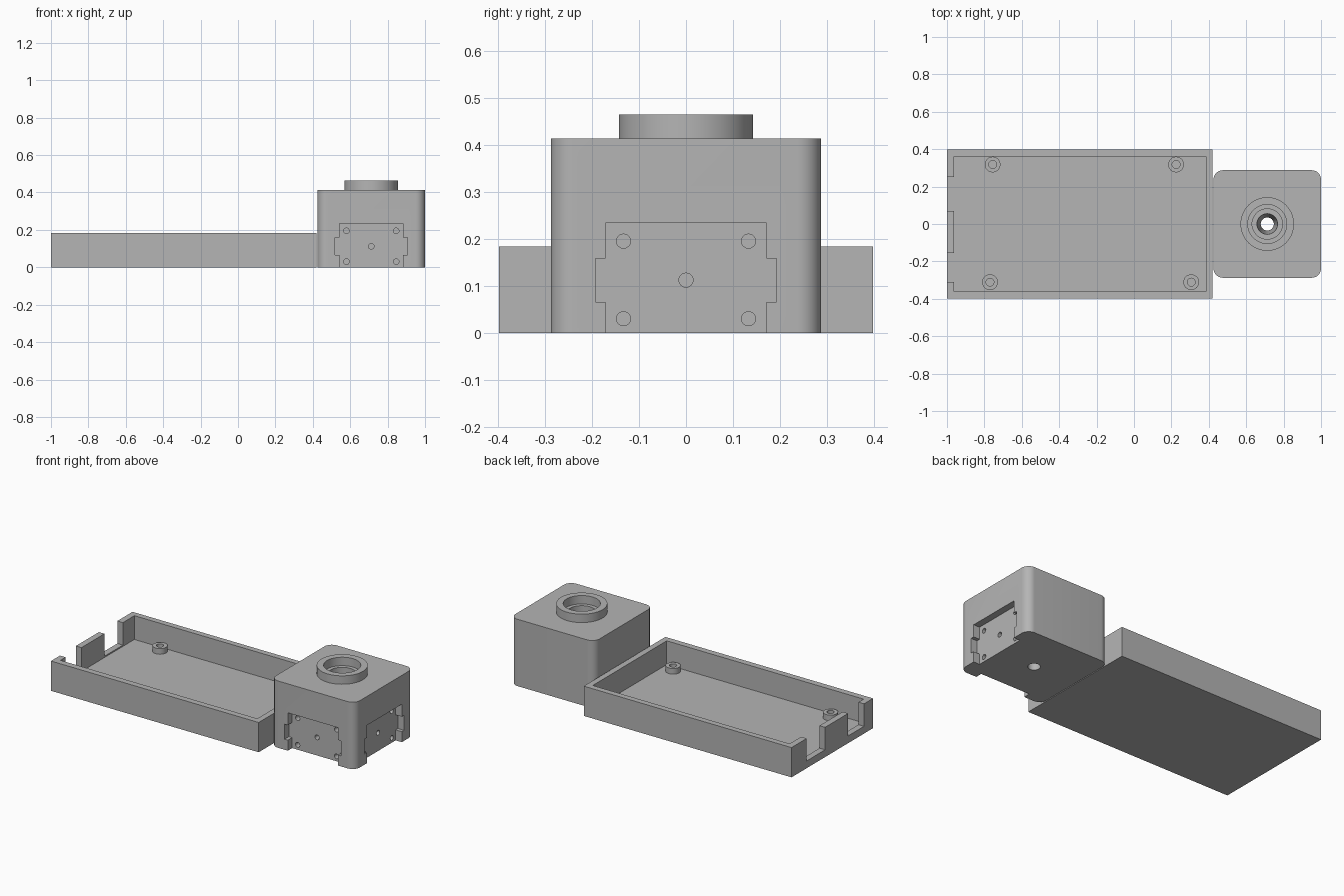
import bpy, bmesh, math
from mathutils import Matrix, Vector

cube = bpy.data.objects.get("Cube")
if cube:
    bpy.data.objects.remove(cube, do_unlink=True)

grey = bpy.data.materials.new("plain grey")
grey.use_nodes = True
GREY = (0.46, 0.46, 0.46, 1)
grey.diffuse_color = GREY
grey.node_tree.nodes["Principled BSDF"].inputs["Base Color"].default_value = GREY


def finish(name, bm):
    bmesh.ops.recalc_face_normals(bm, faces=bm.faces)
    me = bpy.data.meshes.new(name)
    bm.to_mesh(me)
    bm.free()
    me.materials.append(grey)
    ob = bpy.data.objects.new(name, me)
    bpy.context.collection.objects.link(ob)
    return ob


def box(name, lo, hi, bevel=0):
    """Box between two corners, with optional rounded upright edges."""
    lo, hi = Vector(lo), Vector(hi)
    bm = bmesh.new()
    bmesh.ops.create_cube(bm, size=1, matrix=Matrix.Translation((lo + hi) / 2)
                          @ Matrix.Diagonal((*(hi - lo), 1)))
    if bevel:
        upright = [e for e in bm.edges
                   if abs(e.verts[0].co.z - e.verts[1].co.z) > 0.01]
        bmesh.ops.bevel(bm, geom=upright, offset=bevel, segments=10,
                        profile=0.5, affect="EDGES")
    return finish(name, bm)


def lathe(name, profile, matrix, closed, sides=64):
    """Turn an (r, z) profile about z; open profiles get flat end caps."""
    bm = bmesh.new()
    rings = [[bm.verts.new(matrix @ Vector((r * math.cos(a), r * math.sin(a), z)))
              for a in (2 * math.pi * i / sides for i in range(sides))]
             for r, z in profile]
    pairs = list(zip(rings, rings[1:]))
    if closed:
        pairs.append((rings[-1], rings[0]))
    else:
        bm.faces.new(rings[0])
        bm.faces.new(rings[-1])
    for a, b in pairs:
        for i in range(sides):
            j = (i + 1) % sides
            bm.faces.new((a[i], a[j], b[j], b[i]))
    return finish(name, bm)


def carve(target, cutter):
    """Subtract the cutter for good and delete it."""
    cutter.hide_render = True
    mod = target.modifiers.new("cut", "BOOLEAN")
    mod.operation = "DIFFERENCE"
    mod.solver = "EXACT"
    mod.object = cutter
    bpy.context.view_layer.update()
    deps = bpy.context.evaluated_depsgraph_get()
    me = bpy.data.meshes.new_from_object(target.evaluated_get(deps))
    target.modifiers.clear()
    target.data = me
    bpy.data.objects.remove(cutter, do_unlink=True)


# Open tray with two cable slots in its end wall
FLOOR = 0.037
tray = box("tray", (-1, -0.398, 0), (0.42, 0.398, 0.184))
carve(tray, box("tray_cutter", (-0.962, -0.36, FLOOR), (0.384, 0.362, 0.3)))
for y0, y1 in ((-0.31, -0.155), (0.07, 0.25)):
    carve(tray, box("slot_cutter", (-1.1, y0, 0.045), (-0.95, y1, 0.3)))

# Hollow board standoffs
parts = [tray]
for i, (x, y) in enumerate(((-0.756, 0.318), (0.225, 0.318),
                            (-0.77, -0.311), (0.306, -0.311))):
    parts.append(lathe(f"standoff_{i + 1}",
                       [(0.021, FLOOR), (0.042, FLOOR), (0.042, 0.072), (0.021, 0.072)],
                       Matrix.Translation((x, y, 0)), True, 32))

# Sensor housing block with a stepped, tapering bore
CX, HALF, TOP = 0.7125, 0.2875, 0.413
housing = box("housing", (CX - HALF, -HALF, 0), (CX + HALF, HALF, TOP), 0.05)
centre = Matrix.Translation((CX, 0, 0))
carve(housing, lathe("bore_cutter", [(0.035, -0.1), (0.035, 0.02), (0.055, 0.33),
                                     (0.081, 0.33), (0.081, 0.6)], centre, False))

# Connector pockets and screw holes on the front and the +x side
DEPTH = 0.042
half_outline = [(0.171, -0.1), (0.171, 0.065), (0.193, 0.065),
                (0.193, 0.158), (0.171, 0.158), (0.171, 0.234)]
outline = half_outline + [(-y, z) for y, z in reversed(half_outline)]
holes = [(0, 0.112)] + [(s * 0.133, z) for s in (-1, 1) for z in (0.03, 0.195)]
for angle in (0, -math.pi / 2):
    turn = centre @ Matrix.Rotation(angle, 4, "Z")
    bm = bmesh.new()
    face = bm.faces.new([bm.verts.new((HALF - DEPTH, y, z)) for y, z in outline])
    new = bmesh.ops.extrude_face_region(bm, geom=[face])["geom"]
    bmesh.ops.translate(bm, vec=(0.2, 0, 0),
                        verts=[v for v in new if isinstance(v, bmesh.types.BMVert)])
    bm.transform(turn)
    carve(housing, finish("pocket_cutter", bm))
    for y, z in holes:
        place = (turn @ Matrix.Translation((HALF - DEPTH - 0.06, y, z))
                 @ Matrix.Rotation(math.pi / 2, 4, "Y"))
        carve(housing, lathe("hole_cutter", [(0.015, 0), (0.015, 0.08)],
                             place, False, 24))
parts.append(housing)

# Raised lens collar
parts.append(lathe("collar", [(0.104, TOP), (0.143, TOP), (0.143, 0.465), (0.104, 0.465)],
                   centre, True))

# Smooth the round surfaces, keep edges crisp
bpy.ops.object.select_all(action="DESELECT")
for ob in parts:
    ob.select_set(True)
bpy.context.view_layer.objects.active = tray
bpy.ops.object.shade_smooth_by_angle(angle=math.radians(30))
